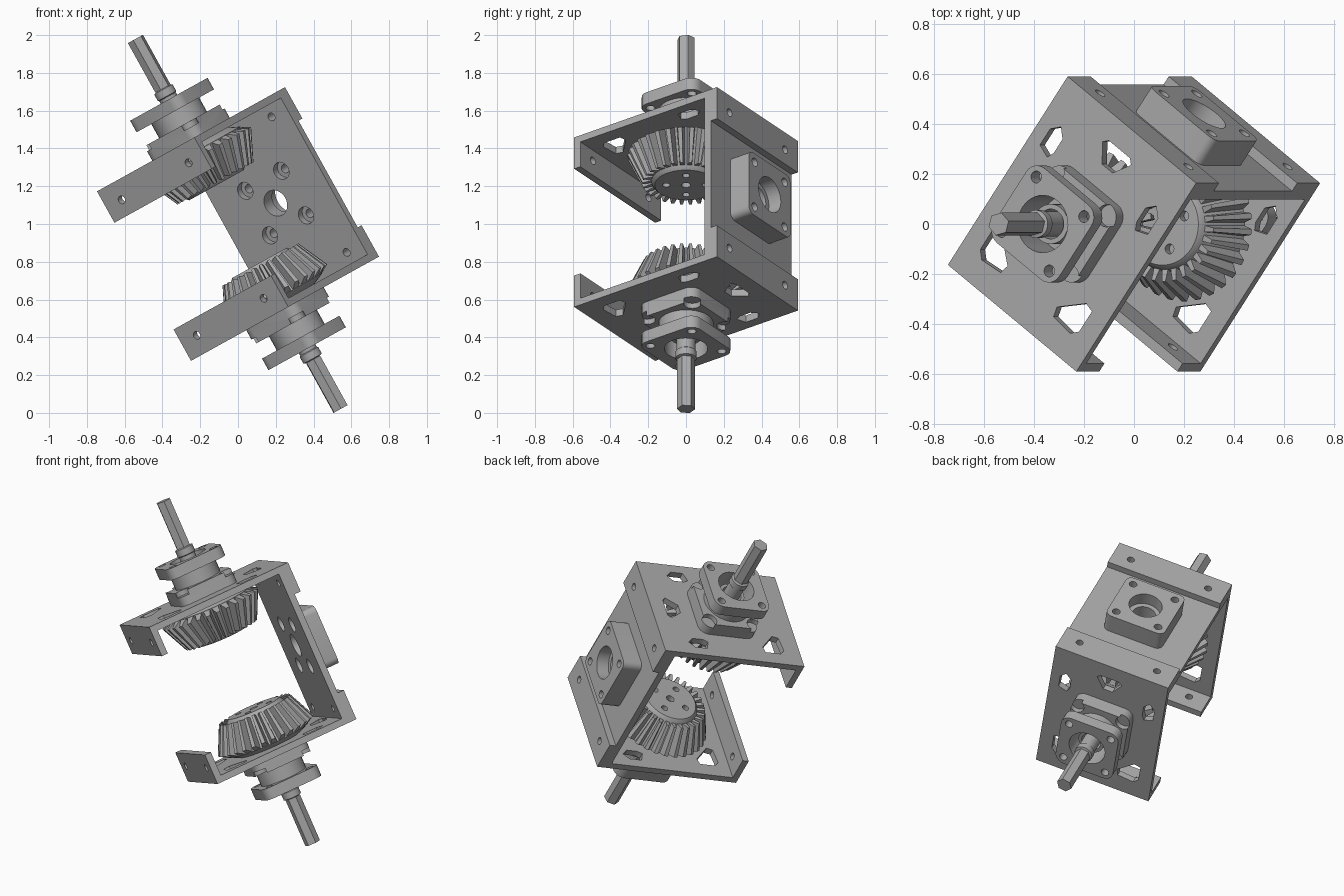
import bpy, bmesh
from math import radians, cos, sin, pi
from mathutils import Matrix, Vector

if "Cube" in bpy.data.objects:
    bpy.data.objects.remove(bpy.data.objects["Cube"], do_unlink=True)

grey = bpy.data.materials.new("metal_grey")
grey.use_nodes = True
GREY = (0.4, 0.4, 0.4, 1)
grey.diffuse_color = GREY
grey.node_tree.nodes["Principled BSDF"].inputs["Base Color"].default_value = GREY

# Whole assembly leans sideways and is turned about the shaft axis
TILT = (Matrix.Translation((0, 0, 1)) @ Matrix.Rotation(radians(-29), 4, 'Y')
        @ Matrix.Rotation(radians(54), 4, 'Z'))
BACK = Matrix.Rotation(pi / 2, 4, 'Y')      # extrude towards the back plate
FOUR = [(a, b) for a in (-1, 1) for b in (-1, 1)]


def circle(r, x=0, y=0, n=32, turn=0.0):
    return [(x + r * cos(turn + 2 * pi * i / n), y + r * sin(turn + 2 * pi * i / n))
            for i in range(n)]


def rect(x0, x1, y0, y1):
    return [(x0, y0), (x1, y0), (x1, y1), (x0, y1)]


def rounded(half, r, n=6):
    pts = []
    for k, (sx, sy) in enumerate([(1, 1), (-1, 1), (-1, -1), (1, -1)]):
        for i in range(n + 1):
            a = pi / 2 * (k + i / n)
            pts.append((sx * (half - r) + r * cos(a), sy * (half - r) + r * sin(a)))
    return pts


def hull(bm, bottom, top):
    n = len(bottom)
    b = [bm.verts.new(v) for v in bottom]
    t = [bm.verts.new(v) for v in top]
    bm.faces.new(b[::-1])
    bm.faces.new(t)
    for i in range(n):
        j = (i + 1) % n
        bm.faces.new((b[i], b[j], t[j], t[i]))


def prism(bm, pts, z0, z1, mat=Matrix()):
    hull(bm, [mat @ Vector((x, y, z0)) for x, y in pts],
         [mat @ Vector((x, y, z1)) for x, y in pts])


def stack(bm, rings, n=48):
    """Turned solid from (radius, height) pairs."""
    loops = [[bm.verts.new((x, y, z)) for x, y in circle(r, n=n)] for r, z in rings]
    bm.faces.new(loops[0][::-1])
    bm.faces.new(loops[-1])
    for lo, hi in zip(loops, loops[1:]):
        for i in range(n):
            j = (i + 1) % n
            bm.faces.new((lo[i], lo[j], hi[j], hi[i]))


def make(name, build, mat=TILT):
    bm = bmesh.new()
    build(bm)
    bmesh.ops.recalc_face_normals(bm, faces=bm.faces)
    me = bpy.data.meshes.new(name)
    bm.to_mesh(me)
    bm.free()
    me.materials.append(grey)
    ob = bpy.data.objects.new(name, me)
    ob.matrix_world = mat
    bpy.context.collection.objects.link(ob)
    return ob


def boolean(ob, build, op='DIFFERENCE'):
    tool = make("tool", build, ob.matrix_world)
    mod = ob.modifiers.new("cut", 'BOOLEAN')
    mod.operation, mod.solver, mod.object = op, 'EXACT', tool
    bpy.context.view_layer.update()
    me = bpy.data.meshes.new_from_object(
        ob.evaluated_get(bpy.context.evaluated_depsgraph_get()))
    ob.modifiers.clear()
    ob.data = me
    bpy.data.objects.remove(tool, do_unlink=True)


def smooth(ob):
    bpy.ops.object.select_all(action='DESELECT')
    ob.select_set(True)
    bpy.context.view_layer.objects.active = ob
    bpy.ops.object.shade_smooth_by_angle(angle=radians(30))


L, W, H, T = 0.467, 0.364, 0.513, 0.04      # bracket half sizes and thickness
BOLT = 0.135


def bolt_holes(bm, r, z0, z1, mat=Matrix()):
    for a, b in FOUR:
        prism(bm, circle(r, a * BOLT, b * BOLT, 16), z0, z1, mat)


# U-shaped bracket: profile extruded across its width
def bracket(bm):
    low = H - 0.19
    prof = [(-L, low), (-L, H), (L, H), (L, low), (L - T, low), (L - T, H - T),
            (T - L, H - T), (T - L, low)]
    hull(bm, [(x, -W, z) for x, z in prof], [(x, W, z) for x, z in prof])


def bracket_cuts(bm):
    z0, z1 = H - 0.07, H + 0.03
    prism(bm, circle(0.12), z0, z1)
    prism(bm, [(0.275, -0.03), (0.35, -0.08), (0.37, -0.06), (0.37, 0.06),
               (0.35, 0.08), (0.275, 0.03)], z0, z1)
    for s in (-1, 1):
        prism(bm, [(x, s * y) for x, y in [
            (0.15, 0.25), (0.18, 0.235), (0.25, 0.235), (0.285, 0.27),
            (0.25, 0.305), (0.17, 0.305)]], z0, z1)
        prism(bm, [(x, s * y) for x, y in [
            (-0.35, 0.15), (-0.31, 0.14), (-0.22, 0.24), (-0.23, 0.28),
            (-0.33, 0.28), (-0.36, 0.25)]], z0, z1)
        for x in (-L, L):
            prism(bm, circle(0.022, -0.41, s * 0.25, 16), x - 0.06, x + 0.06, BACK)


# Stepped bearing holder with an open mouth
def holder(bm):
    prism(bm, rounded(0.185, 0.06), H, 0.6)


def holder_neck(bm):
    prism(bm, circle(0.145), 0.58, 0.7)


def holder_flange(bm):
    prism(bm, rounded(0.185, 0.06), 0.685, 0.755)


def holder_bore(bm):
    prism(bm, circle(0.115), 0.56, 0.8)
    bolt_holes(bm, 0.024, 0.64, 0.8)


def holder_slots(bm):
    prism(bm, circle(0.075), 0.48, 0.58)
    for a, b in FOUR:                        # stepped corner seats
        prism(bm, circle(0.045, a * 0.148, b * 0.148, 20), 0.57, 0.64)


def bearing(bm):
    prism(bm, circle(0.08), 0.56, 0.69)


# Bevel gear
TEETH = 30


def gear_core(bm):
    stack(bm, [(0.165, 0.235), (0.18, 0.25), (0.262, 0.445), (0.2, H - T)])


def gear_teeth(bm):
    for k in range(TEETH):
        turn = Matrix.Rotation(2 * pi * k / TEETH, 4, 'Z')

        def section(root, tip, wr, wt):
            pts = [(root[0], -wr, root[1]), (root[0], wr, root[1]),
                   (tip[0], wt, tip[1]), (tip[0], -wt, tip[1])]
            return [turn @ Vector(p) for p in pts]
        hull(bm, section((0.165, 0.262), (0.23, 0.245), 0.015, 0.008),
             section((0.245, 0.452), (0.31, 0.415), 0.024, 0.012))


def gear_holes(bm):
    prism(bm, circle(0.025, n=16), 0.2, 0.27)
    for x, y in circle(0.105, n=4, turn=radians(-54)):
        prism(bm, circle(0.02, x, y, 16), 0.2, 0.27)


# Round shaft with a hexagonal drive end
def shaft(bm):
    stack(bm, [(0.05, 0.44), (0.05, 0.77), (0.056, 0.775), (0.056, 0.815),
               (0.04, 0.82), (0.04, 0.835)], 24)
    prism(bm, circle(0.047, n=6, turn=radians(-40)), 0.82, 1.12)


for label, mat in (("upper", TILT), ("lower", TILT @ Matrix.Rotation(pi, 4, 'X'))):
    plate = make(label + "_bracket", bracket, mat)
    boolean(plate, bracket_cuts)
    block = make(label + "_bearing_holder", holder, mat)
    boolean(block, holder_neck, 'UNION')
    boolean(block, holder_flange, 'UNION')
    boolean(block, holder_bore)
    boolean(block, holder_slots)
    ring = make(label + "_bearing", bearing, mat)
    boolean(ring, lambda bm: prism(bm, circle(0.06), 0.5, 0.8))
    core = make(label + "_gear_body", gear_core, mat)
    boolean(core, gear_holes)
    teeth = make(label + "_gear_teeth", gear_teeth, mat)
    rod = make(label + "_shaft", shaft, mat)
    for ob in (plate, block, ring, core, rod):
        smooth(ob)


# Back plate joining both brackets
def back_plate(bm):
    prism(bm, rect(T - H, H - T, -W, W), L - 2 * T, L - T, BACK)


def back_plate_holes(bm):
    prism(bm, circle(0.072), 0.3, 0.5, BACK)
    bolt_holes(bm, 0.048, 0.3, 0.5, BACK)
    for a, b in FOUR:
        prism(bm, circle(0.022, a * 0.41, b * 0.25, 16), 0.3, 0.5, BACK)


def back_block(bm):
    prism(bm, rounded(0.188, 0.04), L - T, 0.548, BACK)


def back_block_holes(bm):
    prism(bm, circle(0.072), 0.4, 0.52, BACK)
    bolt_holes(bm, 0.024, 0.4, 0.6, BACK)


panel = make("back_plate", back_plate)
boolean(panel, back_plate_holes)
mount = make("back_bearing_mount", back_block)
boolean(mount, back_block_holes)
boolean(mount, lambda bm: prism(bm, circle(0.1), 0.47, 0.6, BACK))
smooth(panel)
smooth(mount)
